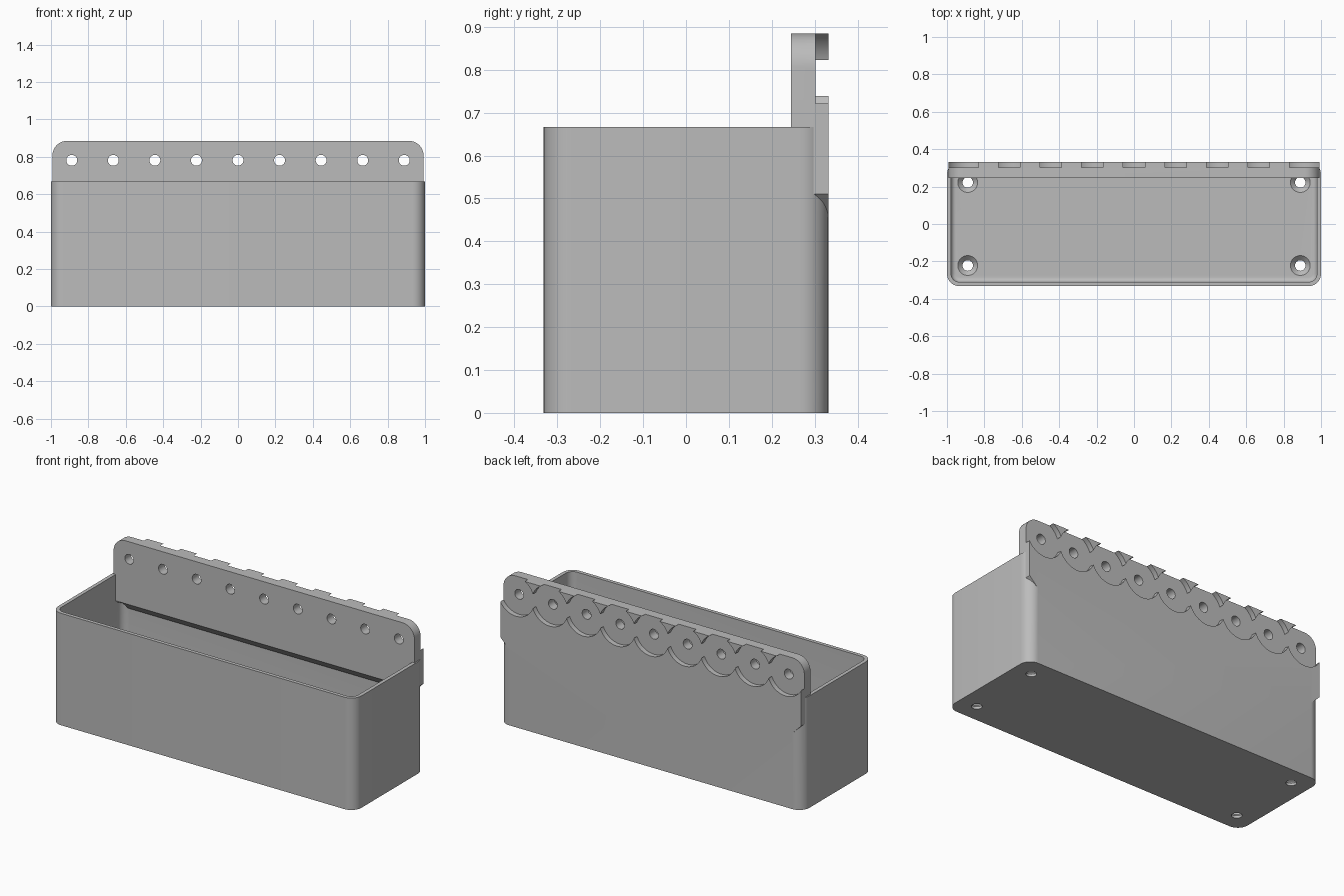
import bpy, bmesh
from math import sin, cos, pi, radians

cube = bpy.data.objects.get("Cube")
if cube:
    bpy.data.objects.remove(cube, do_unlink=True)

grey = bpy.data.materials.new("plain_grey")
grey.use_nodes = True
colour = (0.5, 0.5, 0.5, 1)
grey.diffuse_color = colour
grey.node_tree.nodes["Principled BSDF"].inputs["Base Color"].default_value = colour


def loft(name, rings):
    """Solid skinned through closed rings of equal length."""
    bm = bmesh.new()
    loops = [[bm.verts.new(p) for p in ring] for ring in rings]
    n = len(loops[0])
    for a, b in zip(loops, loops[1:]):
        for i in range(n):
            j = (i + 1) % n
            bm.faces.new((a[i], a[j], b[j], b[i]))
    bm.faces.new(loops[0][::-1])
    bm.faces.new(loops[-1])
    bmesh.ops.recalc_face_normals(bm, faces=bm.faces)
    mesh = bpy.data.meshes.new(name)
    bm.to_mesh(mesh)
    bm.free()
    mesh.materials.append(grey)
    obj = bpy.data.objects.new(name, mesh)
    bpy.context.collection.objects.link(obj)
    return obj


def arc(cx, cy, r, start, steps=10):
    """Quarter turn of points."""
    angles = [start + pi / 2 * i / steps for i in range(steps + 1)]
    return [(cx + r * cos(a), cy + r * sin(a)) for a in angles]


def rounded_ring(hx, hy, r, z):
    corners = [(1, 1), (-1, 1), (-1, -1), (1, -1)]
    pts = []
    for k, (sx, sy) in enumerate(corners):
        pts += arc(sx * (hx - r), sy * (hy - r), r, k * pi / 2)
    return [(x, y, z) for x, y in pts]


def turned(name, profile, x, y, z, along_y=False):
    """Round tool from (radius, height) pairs, along z or y."""
    rings = []
    for r, h in profile:
        circle = [(r * cos(2 * pi * i / 64), r * sin(2 * pi * i / 64)) for i in range(64)]
        if along_y:
            rings.append([(x + a, h, z + b) for a, b in circle])
        else:
            rings.append([(x + a, y + b, h) for a, b in circle])
    return loft(name, rings)


def combine(target, tool, operation):
    """Boolean the tool into the target, then discard the tool."""
    tool.hide_render = True
    mod = target.modifiers.new("cut", "BOOLEAN")
    mod.operation = operation
    mod.solver = "EXACT"
    mod.object = tool
    bpy.ops.object.select_all(action="DESELECT")
    bpy.context.view_layer.objects.active = target
    target.select_set(True)
    bpy.ops.object.modifier_apply(modifier=mod.name)
    bpy.data.objects.remove(tool, do_unlink=True)


HX, HY, R, TOP = 1.0, 0.332, 0.066, 0.667
WALL, FLOOR, FILLET = 0.022, 0.04, 0.025

# Open bin with a filleted floor
bin_body = loft("storage_bin", [rounded_ring(HX, HY, R, z) for z in (0, TOP)])
rings = []
for i in range(7):
    a = pi / 2 * i / 6
    d = WALL + FILLET * (1 - sin(a))
    rings.append(rounded_ring(HX - d, HY - d, R - d, FLOOR + FILLET * (1 - cos(a))))
rings.append(rounded_ring(HX - WALL, HY - WALL, R - WALL, 0.8))
combine(bin_body, loft("cavity", rings), "DIFFERENCE")

# Mounting plate with rounded top corners and a sloped lower edge
PX, PTOP, PR, LOW = 0.992, 0.885, 0.078, 0.51
DROP = 0.055
FRONT, SEAT = 0.245, 0.302


def plate_ring(y, drop):
    right = [(PX - DROP, LOW - drop), (PX, LOW)] + arc(PX - PR, PTOP - PR, PR, 0)
    outline = right + [(-x, z) for x, z in reversed(right)]
    return [(x, y, z) for x, z in outline]


plate = loft("mounting_plate", [plate_ring(FRONT, 0), plate_ring(SEAT, DROP),
                                plate_ring(HY, DROP)])
combine(bin_body, plate, "UNION")

# Row of round rear recesses, each with a screw hole
for i in range(-4, 5):
    tool = turned("recess", [(0.029, 0.2), (0.029, SEAT), (0.119, SEAT), (0.119, 0.4)],
                  i * 2 / 9, 0, 0.781, along_y=True)
    combine(bin_body, tool, "DIFFERENCE")

# Countersunk floor holes
for sx in (-1, 1):
    for sy in (-1, 1):
        tool = turned("floor_hole", [(0.028, -0.1), (0.028, 0.015), (0.053, FLOOR),
                                     (0.053, 0.1)], sx * 0.889, sy * 0.222, 0)
        combine(bin_body, tool, "DIFFERENCE")

bpy.ops.object.select_all(action="DESELECT")
bpy.context.view_layer.objects.active = bin_body
bin_body.select_set(True)
bpy.ops.object.shade_smooth_by_angle(angle=radians(30))
